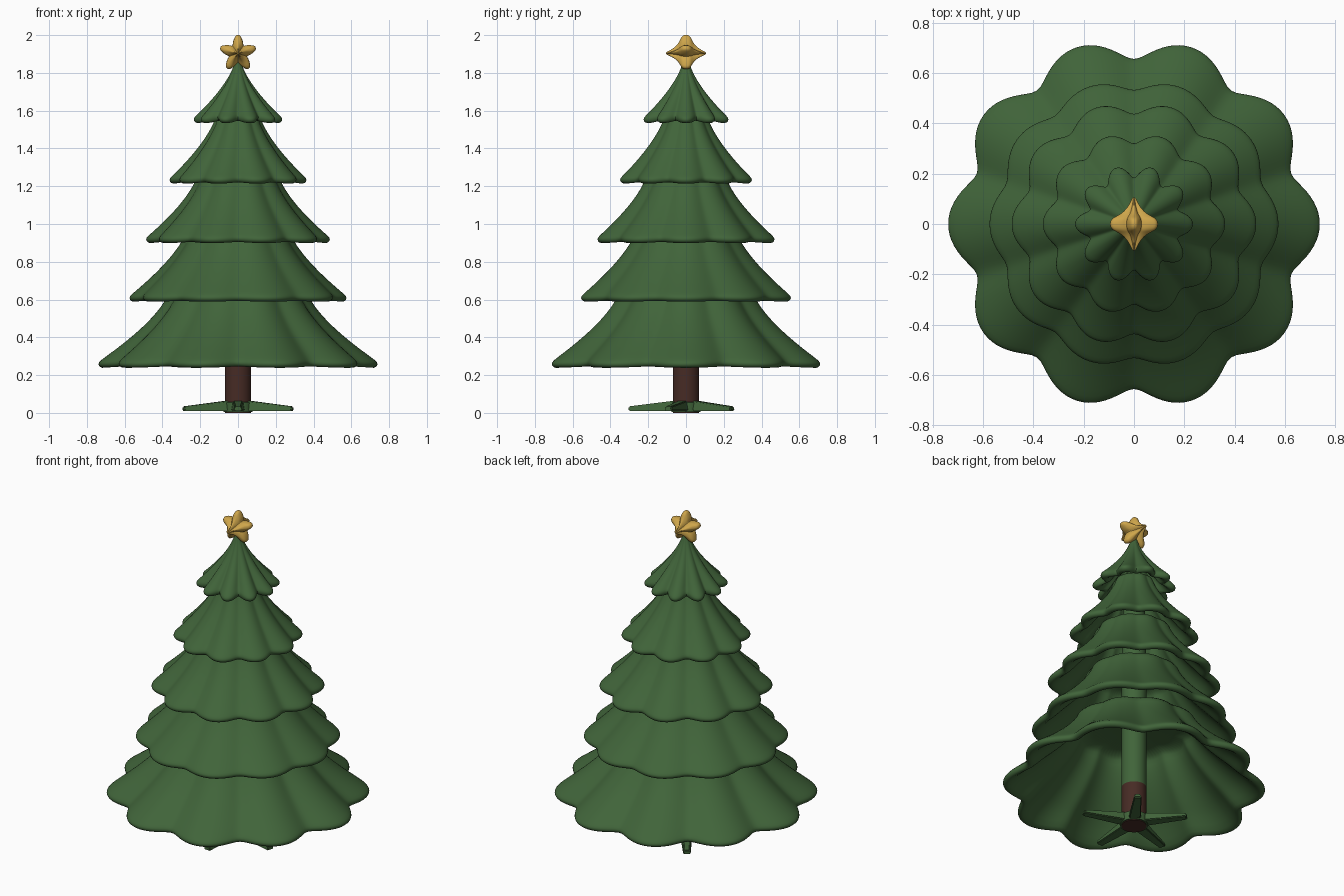
import bpy, bmesh, math
from mathutils import Matrix

cube = bpy.data.objects.get("Cube")
if cube:
    bpy.data.objects.remove(cube, do_unlink=True)


def material(name, rgb):
    m = bpy.data.materials.new(name)
    m.use_nodes = True
    m.diffuse_color = (*rgb, 1)
    m.node_tree.nodes["Principled BSDF"].inputs["Base Color"].default_value = (*rgb, 1)
    return m


GREEN = material("pine green", (0.052, 0.128, 0.042))
BROWN = material("bark brown", (0.062, 0.024, 0.018))
GOLD = material("gold", (0.62, 0.38, 0.07))


def finish(name, bm, mats, subdivide=0, angle=60):
    bmesh.ops.recalc_face_normals(bm, faces=bm.faces)
    mesh = bpy.data.meshes.new(name)
    bm.to_mesh(mesh)
    bm.free()
    obj = bpy.data.objects.new(name, mesh)
    bpy.context.collection.objects.link(obj)
    for m in mats:
        mesh.materials.append(m)
    if subdivide:
        mod = obj.modifiers.new("smooth", 'SUBSURF')
        mod.levels = mod.render_levels = subdivide
    bpy.ops.object.select_all(action='DESELECT')
    obj.select_set(True)
    bpy.context.view_layer.objects.active = obj
    bpy.ops.object.shade_smooth_by_angle(angle=math.radians(angle))
    return obj


def loft(rows, count, place):
    """Skin closed rings; place(row, angle) gives each point."""
    bm = bmesh.new()
    rings = [[bm.verts.new(place(row, math.tau * i / count)) for i in range(count)]
             for row in rows]
    for a, b in zip(rings, rings[1:]):
        for i in range(count):
            j = (i + 1) % count
            bm.faces.new((a[i], a[j], b[j], b[i]))
    bm.faces.new(rings[0])
    bm.faces.new(rings[-1])
    return bm


# Scalloped branch tiers, each a thick shell with ten lobes
def lobe(angle):
    c = math.cos(5 * angle)
    return min(1, math.sqrt(c * c + 0.015))


def tier_point(row, angle):
    r, z, depth = row
    w = 1 - lobe(angle)
    r *= 1 - depth * w
    return (r * math.cos(angle), r * math.sin(angle), z + 0.06 * depth * w)


def tier(name, z0, rim, top_r, top_z, depth):
    steps = 9
    shoulder_r, shoulder_z = rim - 0.02, z0 + 0.045
    outer = []
    for i in range(steps + 1):
        t = 1 - i / steps
        r = top_r + (shoulder_r - top_r) * (1 - t) ** 1.5
        z = shoulder_z + (top_z - shoulder_z) * t
        outer.append((r, z, depth * (1 - 0.45 * t)))
    lip = [(rim + 0.002, z0 + 0.026, depth), (rim, z0 + 0.008, depth),
           (rim - 0.018, z0 - 0.004, depth), (rim - 0.045, z0, depth)]
    inner = [(max(r - 0.045, 0.008), z - 0.012, d) for r, z, d in reversed(outer[:-1])]
    finish(name, loft(outer + lip + inner, 100, tier_point), [GREEN], 1, 80)


tier("branch_tier_1", 0.24, 0.74, 0.36, 0.66, 0.14)
tier("branch_tier_2", 0.59, 0.575, 0.26, 1.00, 0.09)
tier("branch_tier_3", 0.90, 0.487, 0.21, 1.28, 0.125)
tier("branch_tier_4", 1.215, 0.363, 0.11, 1.60, 0.145)
tier("branch_tier_5", 1.535, 0.235, 0.015, 1.87, 0.27)

# Trunk: brown below the branches, green inside them
trunk = loft([(0.07, 0), (0.07, 0.25), (0.07, 1.0), (0.06, 1.45)], 32,
             lambda p, a: (p[0] * math.cos(a), p[0] * math.sin(a), p[1]))
for f in trunk.faces:
    f.material_index = int(f.calc_center_median().z > 0.25)
finish("trunk", trunk, [BROWN, GREEN], angle=40)

# Stand: collar ring with five tapered feet
collar = loft([(0.06, 0.004), (0.078, 0.004), (0.078, 0.055), (0.06, 0.06)], 32,
              lambda p, a: (p[0] * math.cos(a), p[0] * math.sin(a), p[1]))
finish("stand_collar", collar, [GREEN], angle=40)

for k in range(5):
    bm = bmesh.new()
    bmesh.ops.create_cube(bm, size=1)
    for v in bm.verts:
        tip, upper = v.co.x > 0, v.co.z > 0
        half = (0.022 if tip else 0.036) * (0.75 if upper else 1)
        v.co.y = math.copysign(half, v.co.y)
        v.co.x = 0.305 if tip else 0.05
        v.co.z = (0.034 if tip else 0.066) if upper else 0.01
    bmesh.ops.bevel(bm, geom=bm.edges[:], offset=0.005, segments=2, affect='EDGES')
    bm.transform(Matrix.Rotation(math.radians(72 * k - 90), 4, 'Z'))
    finish(f"stand_foot_{k + 1}", bm, [GREEN], angle=40)


# Puffy star with a spike at the front and back
def star_point(row, angle):
    s, y = row
    u = abs((angle / math.tau * 5 + 0.5) % 1 - 0.5) * 2
    u = math.sqrt(u * u + 0.02) - 0.1
    r = s * 0.053 / (0.5 + 0.5 * math.cos(math.pi * min(u, 1)) * -0.92 + 0.04)
    r = min(r, s * 0.1) if u < 0.12 else min(r, s * (0.1 - 0.052 * ((u - 0.12) / 0.8) ** 0.8))
    return (r * math.sin(angle), y, 1.903 + r * math.cos(angle))


half = [(0.03, 0.106), (0.1, 0.1), (0.2, 0.077), (0.4, 0.05),
        (0.65, 0.034), (0.85, 0.026), (0.96, 0.016)]
rows = half + [(1, 0)] + [(s, -y) for s, y in reversed(half)]
finish("star", loft(rows, 60, star_point), [GOLD], 1, 80)
